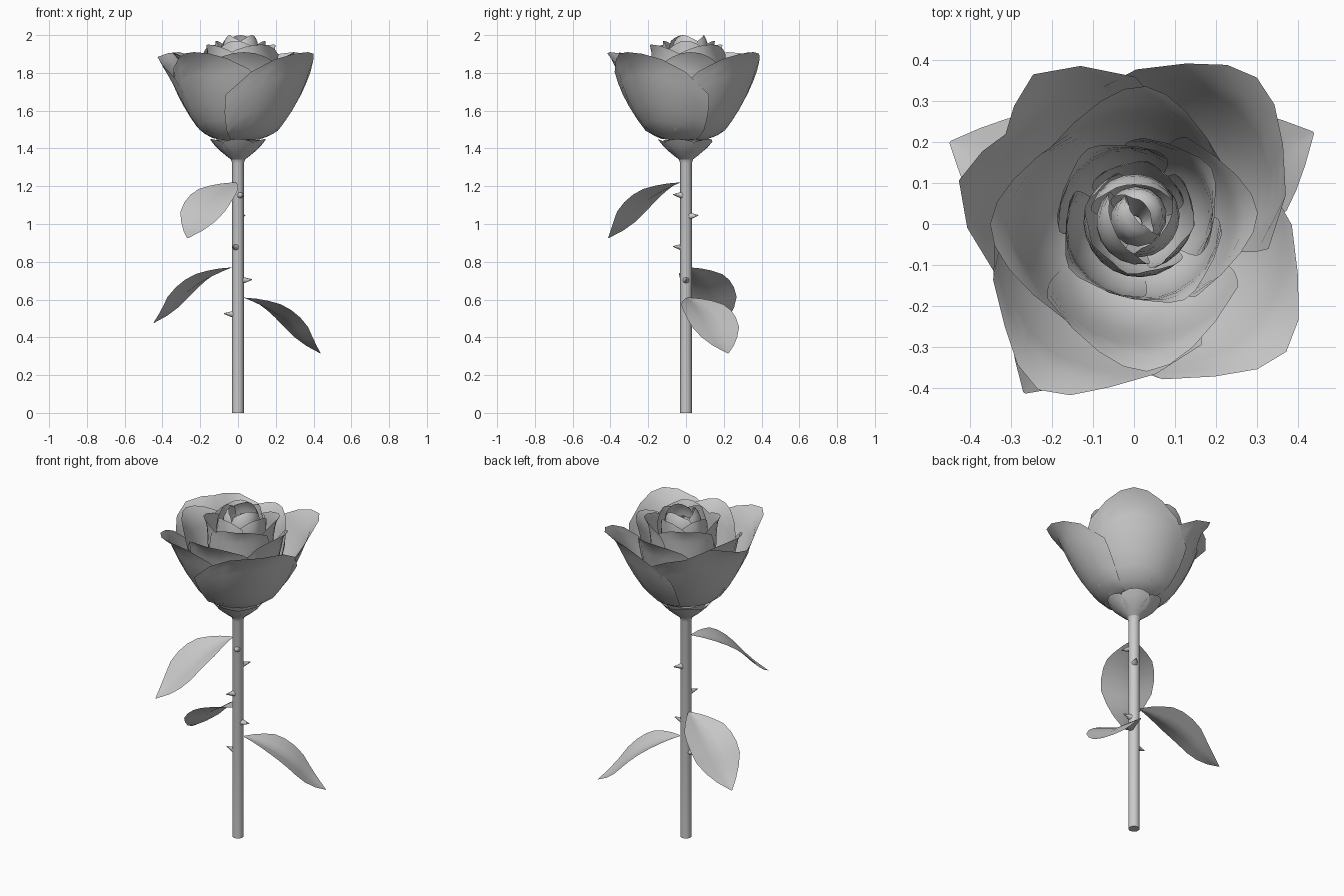
import bpy, math
from mathutils import Vector

if "Cube" in bpy.data.objects:
    bpy.data.objects.remove(bpy.data.objects["Cube"])


def make(name, verts, faces, angle=60):
    me = bpy.data.meshes.new(name)
    me.from_pydata(verts, [], faces)
    me.update()
    ob = bpy.data.objects.new(name, me)
    bpy.context.collection.objects.link(ob)
    bpy.context.view_layer.objects.active = ob
    ob.select_set(True)
    bpy.ops.object.shade_smooth_by_angle(angle=math.radians(angle))
    ob.select_set(False)
    return ob


def sample(points, t):
    """Linear interpolation along evenly spaced profile points."""
    f = min(max(t, 0), 1) * (len(points) - 1)
    i = min(int(f), len(points) - 2)
    return [a + (b - a) * (f - i) for a, b in zip(points[i], points[i + 1])]


def grid_faces(rows, cols):
    return [(i * cols + j, i * cols + j + 1, (i + 1) * cols + j + 1, (i + 1) * cols + j)
            for i in range(rows - 1) for j in range(cols - 1)]


def lathe(name, profile, n=16):
    verts = [(r * math.cos(2 * math.pi * k / n), r * math.sin(2 * math.pi * k / n), z)
             for r, z in profile for k in range(n)]
    faces = [(i * n + k, i * n + (k + 1) % n, (i + 1) * n + (k + 1) % n, (i + 1) * n + k)
             for i in range(len(profile) - 1) for k in range(n)]
    faces += [tuple(range(n))[::-1], tuple(range(len(verts) - n, len(verts)))]
    return make(name, verts, faces, 50)


def petal(name, az, half, profile, scale=1.0, drop=0.32, spiral=0.0, ripple=0.0,
          center=(0, 0), rows=9, cols=9):
    verts = []
    for i in range(rows):
        for j in range(cols):
            u = 2 * j / (cols - 1) - 1
            t = i / (rows - 1) * (1 - drop * abs(u) ** 2.2)
            r, z = sample(profile, t)
            a = math.radians(az + u * half * (1 - 0.45 * t ** 3))
            r *= scale * (1 + spiral * u)
            r += ripple * math.cos(4.5 * u) * t ** 5
            verts.append((center[0] * t + r * math.cos(a), center[1] * t + r * math.sin(a), z))
    return make(name, verts, grid_faces(rows, cols))


# Stem flaring into the base of the bloom
lathe("stem", [(.031, 0), (.031, 1.32), (.04, 1.35), (.075, 1.38), (.105, 1.41), (.12, 1.445)])

# Sepals hugging the bloom
sepal = [(.035, 1.34), (.075, 1.37), (.115, 1.405), (.15, 1.45)]
for k in range(5):
    petal(f"sepal_{k+1}", -90 + 72 * k, 50, sepal, drop=.1, rows=5, cols=5)

# Four large outer petals
outer = [(.03, 1.44), (.13, 1.45), (.205, 1.49), (.27, 1.58), (.325, 1.68),
         (.365, 1.77), (.395, 1.85), (.45, 1.91)]
for k, (az, s, rip, drop) in enumerate([(-40, 1.03, .02, .42), (50, 1.0, .015, .4),
                                        (145, .97, -.055, .28), (-120, .98, .025, .36)]):
    petal(f"outer_petal_{k+1}", az, 67, outer, s, drop, 0, rip)

# Second ring
second = [(.03, 1.45), (.14, 1.48), (.21, 1.56), (.25, 1.66), (.275, 1.76), (.295, 1.85), (.34, 1.91)]
for k, (az, s) in enumerate([(-85, 1.03), (180, 1.0), (85, .96), (5, .86)]):
    petal(f"second_petal_{k+1}", az, 64, second, s, .3, .03, .01)

# Third ring
third = [(.03, 1.47), (.13, 1.54), (.175, 1.65), (.19, 1.75), (.195, 1.85), (.2, 1.91), (.215, 1.95)]
for k, az in enumerate([-60, 35, 125, 215]):
    petal(f"third_petal_{k+1}", az, 66, third, 1 - .03 * k, .2, .05, .01, (.01, .01))

# Fourth ring, nearly upright
fourth = [(.03, 1.5), (.1, 1.6), (.13, 1.72), (.14, 1.83), (.14, 1.91), (.135, 1.97)]
for k, az in enumerate([-100, -10, 80, 170]):
    petal(f"fourth_petal_{k+1}", az, 66, fourth, 1 - .03 * k, .14, .06, .008, (.01, .02))

# Heart petals folding inwards
heart = [(.02, 1.55), (.08, 1.68), (.105, 1.8), (.11, 1.89), (.1, 1.96), (.075, 2.0)]
for k, az in enumerate([90, 210, 330]):
    petal(f"heart_petal_{k+1}", az, 80, heart, 1 - .05 * k, .15, .08, 0, (.015, .02))
core = [(.02, 1.6), (.06, 1.75), (.075, 1.86), (.06, 1.93), (.02, 1.955)]
for k, az in enumerate([40, 220]):
    petal(f"core_petal_{k+1}", az, 110, core, 1 - .1 * k, .1, .08, 0, (.015, .03))


# Drooping leaves: (distance out, height, half width, fold height of the edges)
leaf_path = [(.035, 0, .008, 0), (.11, -.018, .07, .01), (.19, -.05, .125, .015),
             (.27, -.095, .15, .015), (.345, -.165, .14, .01), (.41, -.24, .09, .005),
             (.49, -.295, .003, 0)]
for k, (az, z0) in enumerate([(-123, 1.22), (156, .77), (27, .61)]):
    a = math.radians(az)
    out, side = Vector((math.cos(a), math.sin(a), 0)), Vector((-math.sin(a), math.cos(a), 0))
    verts = []
    for i in range(10):
        d, z, w, f = sample(leaf_path, i / 9)
        for j in range(7):
            u = j / 3 - 1
            verts.append(out * d + side * (w * u) + Vector((0, 0, z0 + z + f * (2 * abs(u) - 1))))
    make(f"leaf_{k+1}", verts, grid_faces(10, 7))

# Thorns
for k, (az, z) in enumerate([(-65, 1.15), (60, 1.04), (-115, .875), (0, .70), (180, .52)]):
    a = math.radians(az)
    d = Vector((math.cos(a), math.sin(a), .08))
    bpy.ops.mesh.primitive_cone_add(vertices=8, radius1=.018, radius2=.002, depth=.05,
                                    location=d * .05 + Vector((0, 0, z)),
                                    rotation=d.to_track_quat('Z', 'Y').to_euler())
    bpy.context.object.name = f"thorn_{k+1}"
    bpy.ops.object.shade_smooth_by_angle(angle=math.radians(50))
    bpy.context.object.select_set(False)
